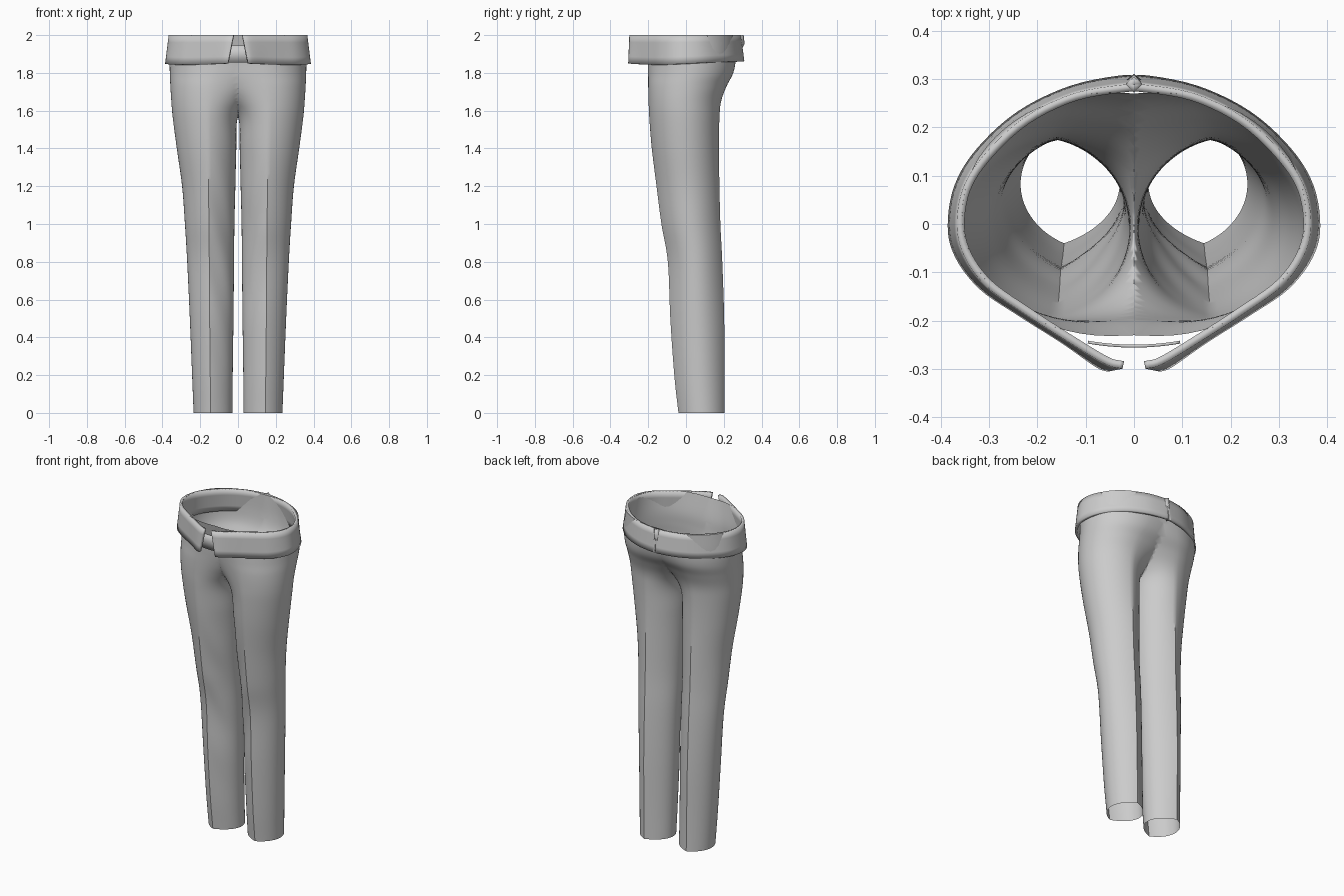
import bpy, bmesh
from math import sin, cos, pi, exp, sqrt
from mathutils import Vector

if "Cube" in bpy.data.objects:
    bpy.data.objects.remove(bpy.data.objects["Cube"])


def spline(rows, steps):
    """Catmull-Rom interpolation through rows of equal length."""
    rows = [Vector(r) for r in rows]
    ext = [2 * rows[0] - rows[1]] + rows + [2 * rows[-1] - rows[-2]]
    out = []
    for i in range(1, len(ext) - 2):
        a, b, c, d = ext[i - 1:i + 3]
        for s in range(steps):
            t = s / steps
            out.append(0.5 * (2 * b + (c - a) * t + (2 * a - 5 * b + 4 * c - d) * t ** 2
                              + (3 * b - a - 3 * c + d) * t ** 3))
    return out + [rows[-1]]


def loft(name, rings, closed=False, half=False, thickness=0):
    """Skin rows of points; optionally trim at x = 0 and mirror."""
    bm = bmesh.new()
    grid = [[bm.verts.new(p) for p in ring] for ring in rings]
    n = len(grid[0])
    for lo, hi in zip(grid, grid[1:]):
        for j in range(n if closed else n - 1):
            k = (j + 1) % n
            bm.faces.new((lo[j], lo[k], hi[k], hi[j]))
    if half:
        bmesh.ops.bisect_plane(bm, geom=bm.verts[:] + bm.edges[:] + bm.faces[:], dist=1e-5,
                               plane_co=(0, 0, 0), plane_no=(1, 0, 0), clear_inner=True)
    mesh = bpy.data.meshes.new(name)
    bm.to_mesh(mesh)
    bm.free()
    ob = bpy.data.objects.new(name, mesh)
    bpy.context.collection.objects.link(ob)
    if half:
        ob.modifiers.new("mirror", 'MIRROR').merge_threshold = 0.0005
    if thickness:
        sol = ob.modifiers.new("thickness", 'SOLIDIFY')
        sol.thickness = thickness
        sol.offset = -1
    bpy.ops.object.select_all(action='DESELECT')
    bpy.context.view_layer.objects.active = ob
    ob.select_set(True)
    bpy.ops.object.shade_smooth_by_angle(angle=0.6)
    return ob


# Trousers: one leg runs up into half of the hips
# z, crease x, outer x, inner x, front y, back y, crease sharpness
sections = [
    (0.00, .145, .235, .030, -.040, .205, .50),
    (0.20, .147, .243, .028, -.062, .204, .55),
    (0.50, .150, .255, .024, -.083, .202, .60),
    (0.80, .152, .269, .021, -.096, .192, .60),
    (1.00, .154, .281, .019, -.130, .182, .55),
    (1.20, .156, .296, .014, -.156, .177, .45),
    (1.40, .158, .324, .009, -.181, .174, .30),
    (1.56, .160, .345, .002, -.194, .177, .20),
    (1.65, .155, .353, -.06, -.198, .186, .12),
    (1.73, .140, .358, -.18, -.200, .215, .06),
    (1.80, .110, .361, -.30, -.201, .250, .02),
    (1.88, .080, .362, -.36, -.206, .265, .00),
    (2.00, .050, .356, -.40, -.232, .272, .00),
]
N = 64
rings = []
for z, cx, xo, xi, yf, yb, k in spline(sections, 6):
    yc, ry = (yf + yb) / 2, (yb - yf) / 2
    ring = []
    for j in range(N):
        t = 2 * pi * j / N
        c, s = cos(t), sin(t)
        tri = 1 - abs((t / pi - 0.5) % 2 - 1) * 2      # triangle wave
        tri = -tri if tri * s < 0 else tri
        x = cx + c * (xo - cx if c > 0 else cx - xi)
        y = yc + ry * ((1 - k) * s + k * tri)
        # soft diagonal folds at the front of the knee and shin
        if s < 0:
            fold = exp(-((z - 0.85) / 0.45) ** 2) * s * s * max(0, -c)
            y += 0.016 * fold * sin(16 * z - 30 * x)
        ring.append((x, y, z))
    rings.append(ring)
loft("trousers", rings, closed=True, half=True)

# Waistband: flared, open at the front, notched at the back
# bottom x, bottom y, bottom z, top x, top y
band = [
    (.055, -.306, 1.850, .024, -.300),
    (.080, -.296, 1.849, .060, -.290),
    (.150, -.247, 1.846, .140, -.242),
    (.240, -.190, 1.844, .230, -.184),
    (.320, -.135, 1.844, .305, -.130),
    (.370, -.070, 1.846, .350, -.070),
    (.386, -.005, 1.849, .367, -.005),
    (.372, .080, 1.853, .354, .075),
    (.325, .157, 1.857, .309, .145),
    (.240, .234, 1.860, .228, .220),
    (.130, .287, 1.861, .123, .271),
    (.016, .309, 1.862, .010, .290),
    (.000, .298, 1.862, .000, .288),
]
edge = spline(band, 5)
loft("waistband", [
    [(xb + (xt - xb) * f, yb + (yt - yb) * f, zb + (2 - zb) * f) for xb, yb, zb, xt, yt in edge]
    for f in (0, 0.25, 0.5, 0.75, 1)], half=True, thickness=0.016)

# Front placket seen through the opening of the waistband
loft("front_placket", [
    [(0.012 * i, -0.256 + 0.9 * (0.012 * i) ** 2, z) for i in range(-8, 9)]
    for z in (1.855, 1.90, 1.945)], thickness=0.006)
